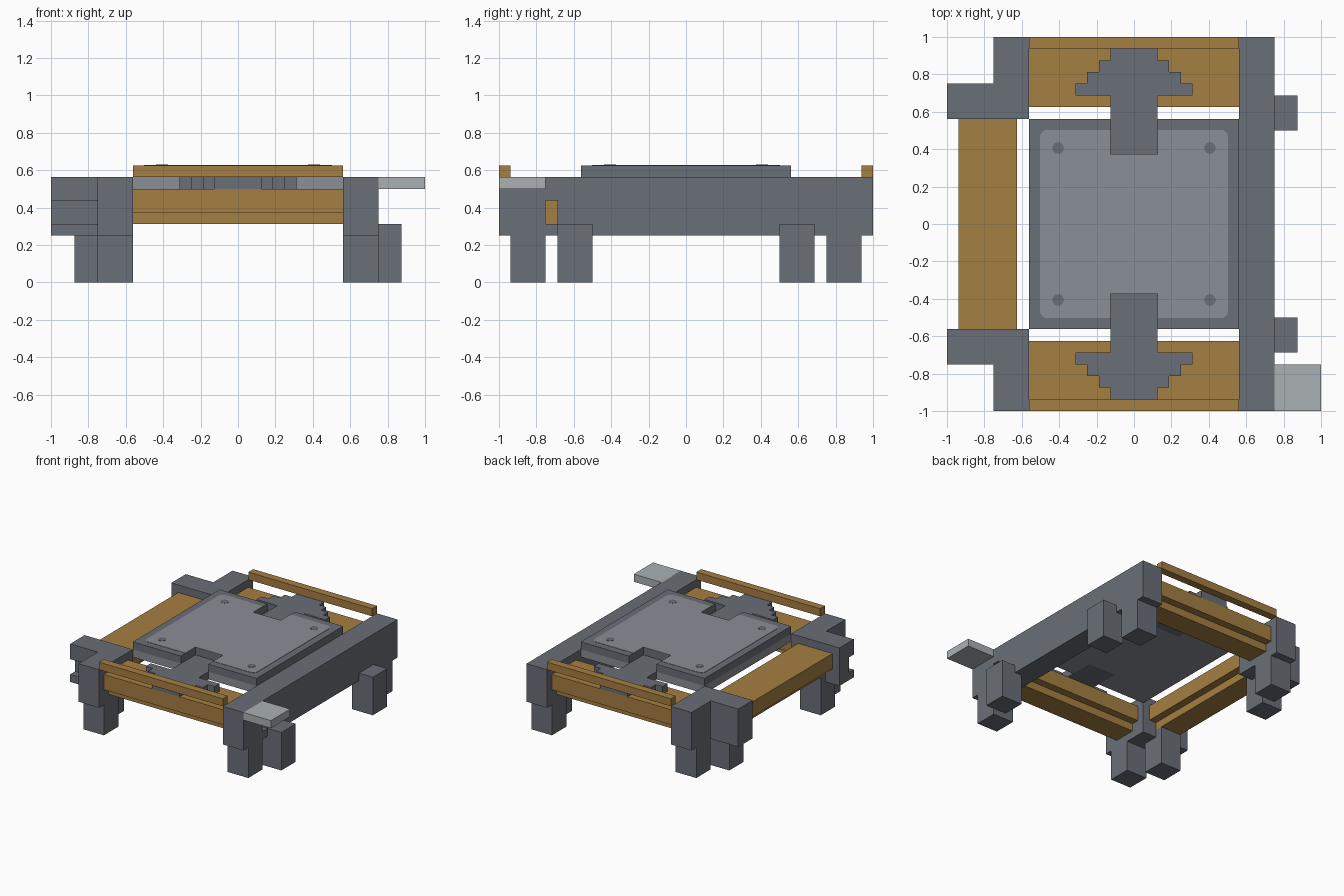
import bpy
import bmesh
import math

old = bpy.data.objects.get("Cube")
if old:
    bpy.data.objects.remove(old, do_unlink=True)

U = 1 / 16  # building grid


def material(name, rgb):
    m = bpy.data.materials.new(name)
    m.use_nodes = True
    m.diffuse_color = (*rgb, 1)
    bsdf = next(n for n in m.node_tree.nodes if n.type == 'BSDF_PRINCIPLED')
    bsdf.inputs["Base Color"].default_value = (*rgb, 1)
    return m


IRON = material("dark grey iron", (0.144, 0.156, 0.184))
STEEL = material("mid grey steel", (0.254, 0.271, 0.309))
PALE = material("pale grey", (0.402, 0.434, 0.451))
WOOD = material("brown wood", (0.376, 0.209, 0.054))


def finish(name, bm, mat):
    bmesh.ops.recalc_face_normals(bm, faces=bm.faces)
    mesh = bpy.data.meshes.new(name)
    bm.to_mesh(mesh)
    bm.free()
    if mat:
        mesh.materials.append(mat)
    obj = bpy.data.objects.new(name, mesh)
    bpy.context.collection.objects.link(obj)
    return obj


def box(name, xs, ys, zs, mat):
    """Box from ranges in grid units."""
    bm = bmesh.new()
    bmesh.ops.create_cube(bm, size=1)
    for v in bm.verts:
        v.co = [U * (r[0] + r[1]) / 2 + c * U * (r[1] - r[0])
                for c, r in zip(v.co, (xs, ys, zs))]
    return finish(name, bm, mat)


def slab(name, points, z0, z1, mat):
    """Outline in grid units, extruded from z0 to z1."""
    bm = bmesh.new()
    face = bm.faces.new([bm.verts.new((x * U, y * U, z0 * U)) for x, y in points])
    up = bmesh.ops.extrude_face_region(bm, geom=[face])["geom"]
    for v in up:
        if isinstance(v, bmesh.types.BMVert):
            v.co.z = z1 * U
    return finish(name, bm, mat)


def flip(r, s):
    return tuple(sorted((r[0] * s, r[1] * s)))


def notched_square(h, r=0):
    """Square outline with clasp notches front and back, optional round corners."""
    quarter = [(2, 6), (2, h)]
    if r:
        for i in range(5):
            a = math.pi / 2 * (1 - i / 4)
            quarter.append((h - r + r * math.cos(a), h - r + r * math.sin(a)))
    else:
        quarter.append((h, h))
    right = quarter + [(x, -y) for x, y in reversed(quarter)]
    return right + [(-x, -y) for x, y in right]


# Frame: one full beam on the left, two stepped corner blocks on the right
beam = box("left_beam", (9, 12), (-16, 16), (4, 9), IRON)
corners = {}
for s, tag in ((-1, "front"), (1, "back")):
    outline = [(-9, 9), (-16, 9), (-16, 12), (-12, 12), (-12, 16), (-9, 16)]
    corners[tag] = slab(f"{tag}_corner_block", [(x, y * s) for x, y in outline], 4, 9, IRON)

# Slot through the frame near the front
slot = box("slot_cutter", (-18, 18), (-12, -11), (5, 7), None)
slot.hide_render = True
slot.hide_viewport = True
slot.display_type = 'WIRE'
for part in (beam, corners["front"]):
    cut = part.modifiers.new("slot", 'BOOLEAN')
    cut.operation = 'DIFFERENCE'
    cut.solver = 'EXACT'
    cut.object = slot

# Paired legs at each corner
for sx, side in ((1, "left"), (-1, "right")):
    for sy, end in ((-1, "front"), (1, "back")):
        box(f"{end}_{side}_end_leg", flip((9, 12), sx), flip((12, 15), sy), (0, 4), IRON)
        box(f"{end}_{side}_side_leg", flip((11, 14), sx), flip((8, 11), sy), (0, 5), IRON)

# Boards with narrower battens below, rails and stepped clasps
for s, tag in ((-1, "front"), (1, "back")):
    box(f"{tag}_board", (-9, 9), flip((10, 15), s), (6, 8), WOOD)
    box(f"{tag}_batten", (-9, 9), flip((11, 14), s), (5, 6), WOOD)
    box(f"{tag}_rail", (-9, 9), flip((15, 16), s), (9, 10), WOOD)
    half = [(2, 6), (2, 11)]
    for i in range(4):
        half += [(5 - i, 11 + i), (5 - i, 12 + i)]
    clasp = half + [(-x, y) for x, y in reversed(half)]
    slab(f"{tag}_clasp", [(x, y * s) for x, y in clasp], 8, 9, IRON)
box("right_board", (-15, -10), (-9, 9), (6, 8), WOOD)
box("right_batten", (-14, -11), (-9, 9), (5, 6), WOOD)

# Central panel
slab("panel_base", notched_square(9), 8, 9, STEEL)
slab("panel_rim", notched_square(9), 9, 10, IRON)
slab("panel_face", notched_square(8.05, 0.6), 10, 10.04, STEEL)
for sx in (-1, 1):
    for sy in (-1, 1):
        ring = [(6.5 * sx + 0.5 * math.cos(a * math.pi / 6),
                 6.5 * sy + 0.5 * math.sin(a * math.pi / 6)) for a in range(12)]
        slab("panel_rivet", ring, 10.04, 10.07, IRON)

# Small pale shelf on the front left corner
box("corner_shelf", (11.9, 16), (-16, -12), (8, 9), PALE)
